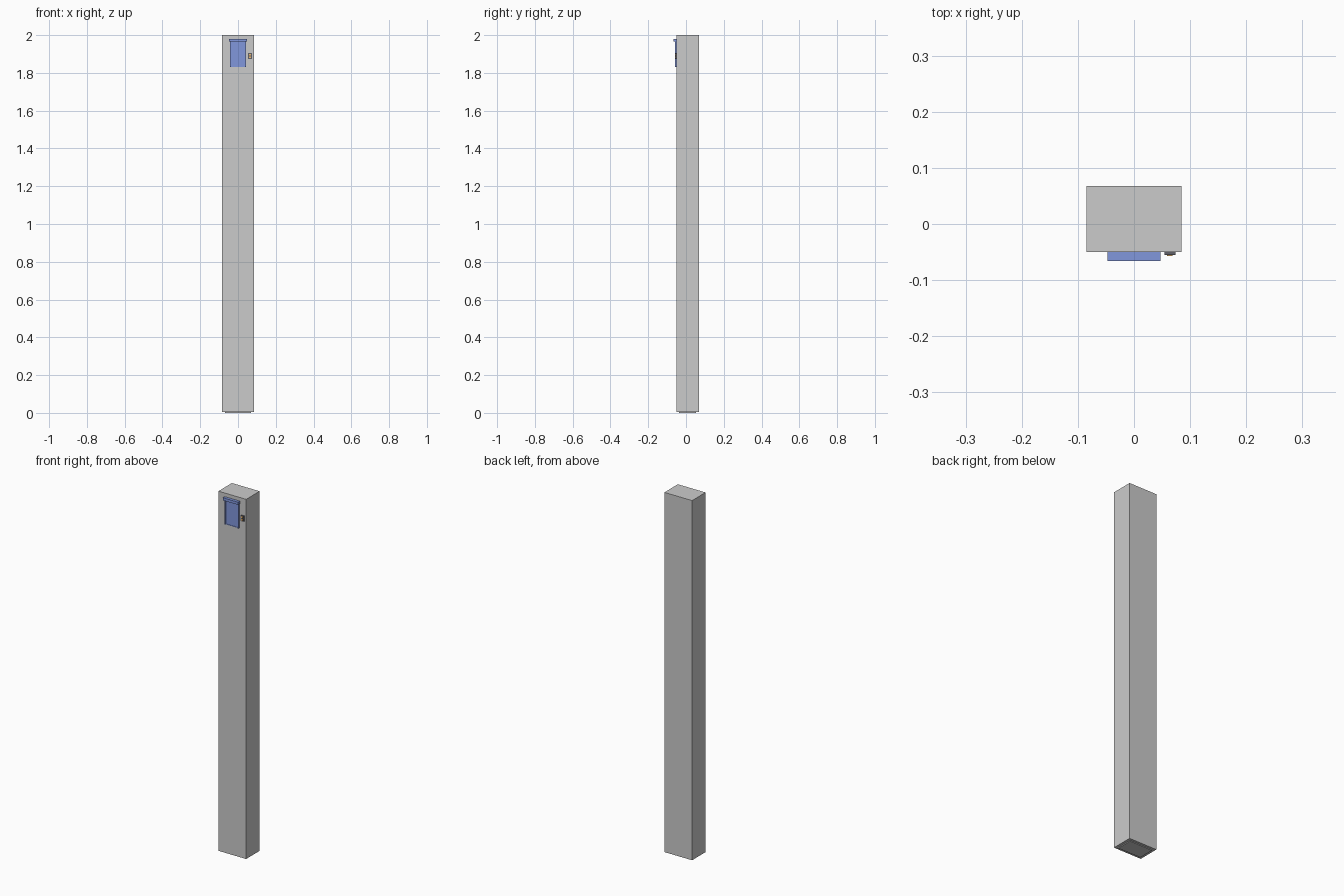
import bpy
import bmesh

if "Cube" in bpy.data.objects:
    bpy.data.objects.remove(bpy.data.objects["Cube"])


def material(name, color):
    m = bpy.data.materials.new(name)
    m.diffuse_color = color
    m.use_nodes = True
    m.node_tree.nodes["Principled BSDF"].inputs["Base Color"].default_value = m.diffuse_color
    return m


BLUE = material("door_blue", (0.22, 0.31, 0.72, 1))
DARK = material("panel_dark", (0.12, 0.12, 0.14, 1))
ORANGE = material("button_orange", (0.9, 0.5, 0.15, 1))


def box(name, x, y, z, mat=None):
    """Box from (min, max) ranges on each axis."""
    bm = bmesh.new()
    bmesh.ops.create_cube(bm, size=1)
    for v in bm.verts:
        v.co = [(r[0] + r[1]) / 2 + c * (r[1] - r[0]) for c, r in zip(v.co, (x, y, z))]
    mesh = bpy.data.meshes.new(name)
    bm.to_mesh(mesh)
    bm.free()
    if mat:
        mesh.materials.append(mat)
    ob = bpy.data.objects.new(name, mesh)
    bpy.context.collection.objects.link(ob)
    return ob


WALL = -0.05  # front face of the shaft

# Lift shaft with a shallow inset base plate
box("shaft", (-0.085, 0.085), (WALL, 0.068), (0.004, 2.0))
box("base_plate", (-0.07, 0.07), (-0.036, 0.054), (0, 0.006))

# Pair of sliding doors with jambs on each side
for side, s in (("left", -1), ("right", 1)):
    box(f"{side}_door", sorted((s * 0.0006, s * 0.038)), (-0.053, WALL + 0.002),
        (1.832, 1.967), BLUE)
    box(f"{side}_jamb", sorted((s * 0.037, s * 0.043)), (-0.058, WALL + 0.002),
        (1.83, 1.967), BLUE)

# Overhanging lintel and thin sill
box("lintel", (-0.047, 0.047), (-0.066, WALL + 0.002), (1.965, 1.98), BLUE)
box("sill", (-0.038, 0.038), (-0.055, WALL + 0.002), (1.83, 1.833), BLUE)

# Call panel with two buttons
box("call_panel", (0.054, 0.074), (-0.055, WALL + 0.002), (1.874, 1.906), DARK)
for name, z in (("lower_button", 1.883), ("upper_button", 1.897)):
    box(name, (0.059, 0.069), (-0.057, -0.054), (z - 0.004, z + 0.004), ORANGE)
